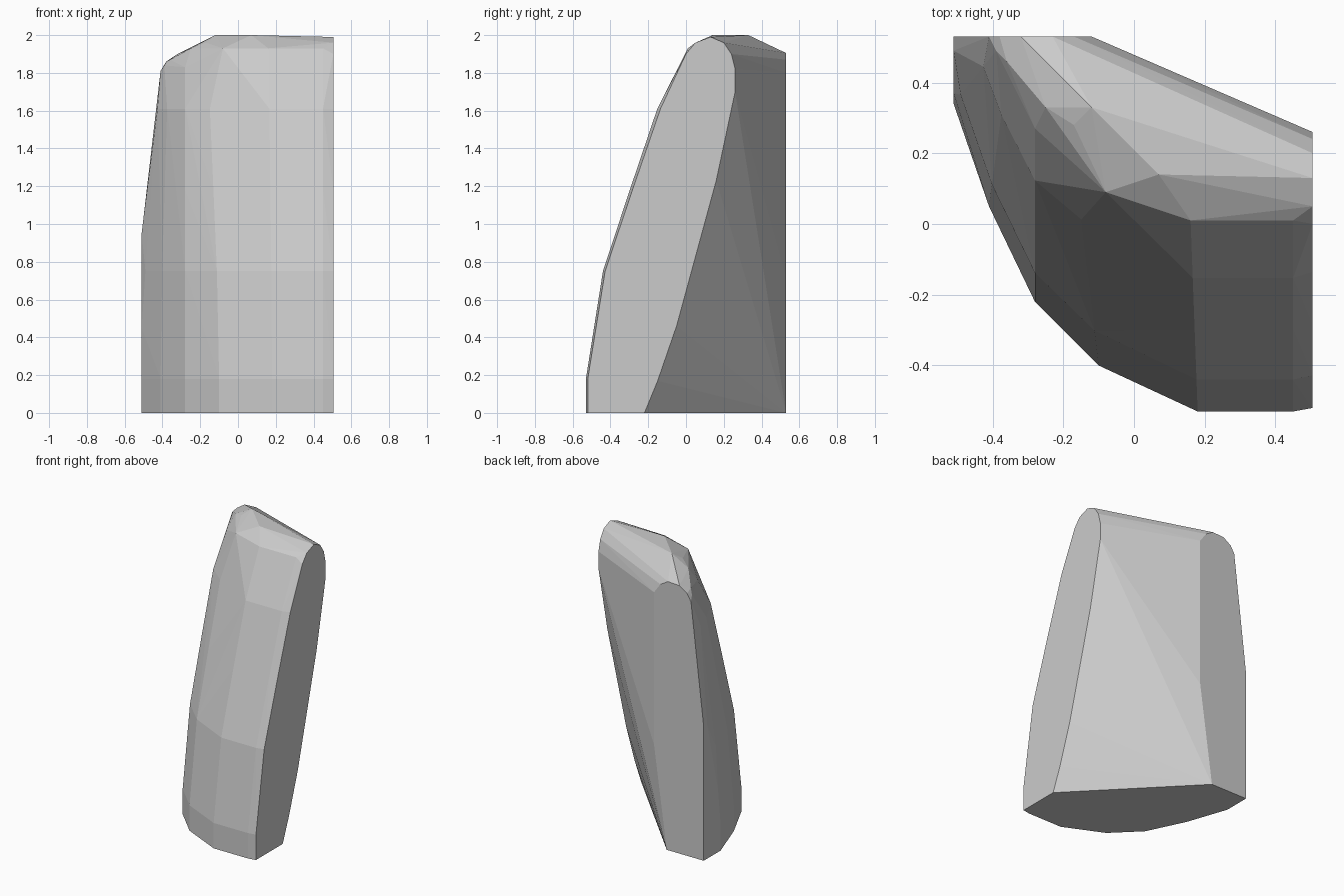
import bpy, bmesh

# Plan outline of the sloping front, at the foot and just below the top (left to right)
foot = [(-0.51, 0.34), (-0.41, 0.05), (-0.28, -0.22), (-0.10, -0.40),
        (0.18, -0.53), (0.45, -0.53), (0.505, -0.52)]
brow = [(-0.39, 0.49), (-0.36, 0.42), (-0.28, 0.27), (-0.17, 0.19),
        (0.16, 0.01), (0.45, 0.01), (0.505, 0.03)]
# Height and how far the front has leaned from foot to brow
lean = [(0, 0), (0.18, 0.0), (0.75, 0.167), (1.18, 0.43), (1.61, 0.70)]

points = []
for z, f in lean:
    for (ax, ay), (bx, by) in zip(foot, brow):
        points.append((ax + (bx - ax) * f, ay + (by - ay) * f, z))

# Brow rim and crest
points += [(-0.39, 0.49, 1.84), (-0.36, 0.46, 1.87), (-0.28, 0.27, 1.83),
           (-0.17, 0.19, 1.87), (-0.08, 0.09, 1.93), (0.02, 0.09, 1.95),
           (0.16, 0.01, 1.93), (0.45, 0.01, 1.93), (-0.17, 0.28, 1.96),
           (-0.25, 0.33, 1.93), (-0.12, 0.33, 2.0), (0.07, 0.14, 2.0)]

# Flat right side: rounded top and leaning rear edge
right_side = [(-0.22, 0), (-0.15, 0.17), (-0.05, 0.46), (0.16, 1.23), (0.26, 1.70),
              (0.26, 1.82), (0.24, 1.90), (0.20, 1.96), (0.13, 1.99), (0.05, 1.96), (0.0, 1.90)]
points += [(0.505, y, z) for y, z in right_side]

# Flat back strip
back_strip = [(-0.51, 0), (-0.22, 0), (-0.12, 0.72), (-0.12, 1.80), (-0.17, 1.87),
              (-0.23, 1.905), (-0.32, 1.90), (-0.38, 1.86), (-0.41, 1.81), (-0.51, 0.95)]
points += [(x, 0.53, z) for x, z in back_strip]
points += [(-0.51, 0.37, 0.45), (-0.51, 0.49, 0.95)]

# Wrap everything as a faceted stone
bm = bmesh.new()
for p in points:
    bm.verts.new(p)
hull = bmesh.ops.convex_hull(bm, input=bm.verts[:])
unused = {g for g in hull["geom_interior"] + hull["geom_unused"]
          if isinstance(g, bmesh.types.BMVert)}
bmesh.ops.delete(bm, geom=list(unused), context='VERTS')
bmesh.ops.dissolve_limit(bm, angle_limit=0.01, verts=bm.verts[:], edges=bm.edges[:])
bmesh.ops.recalc_face_normals(bm, faces=bm.faces[:])

mesh = bpy.data.meshes.new("standing_stone")
bm.to_mesh(mesh)
bm.free()
stone = bpy.data.objects.new("standing_stone", mesh)
bpy.context.collection.objects.link(stone)
